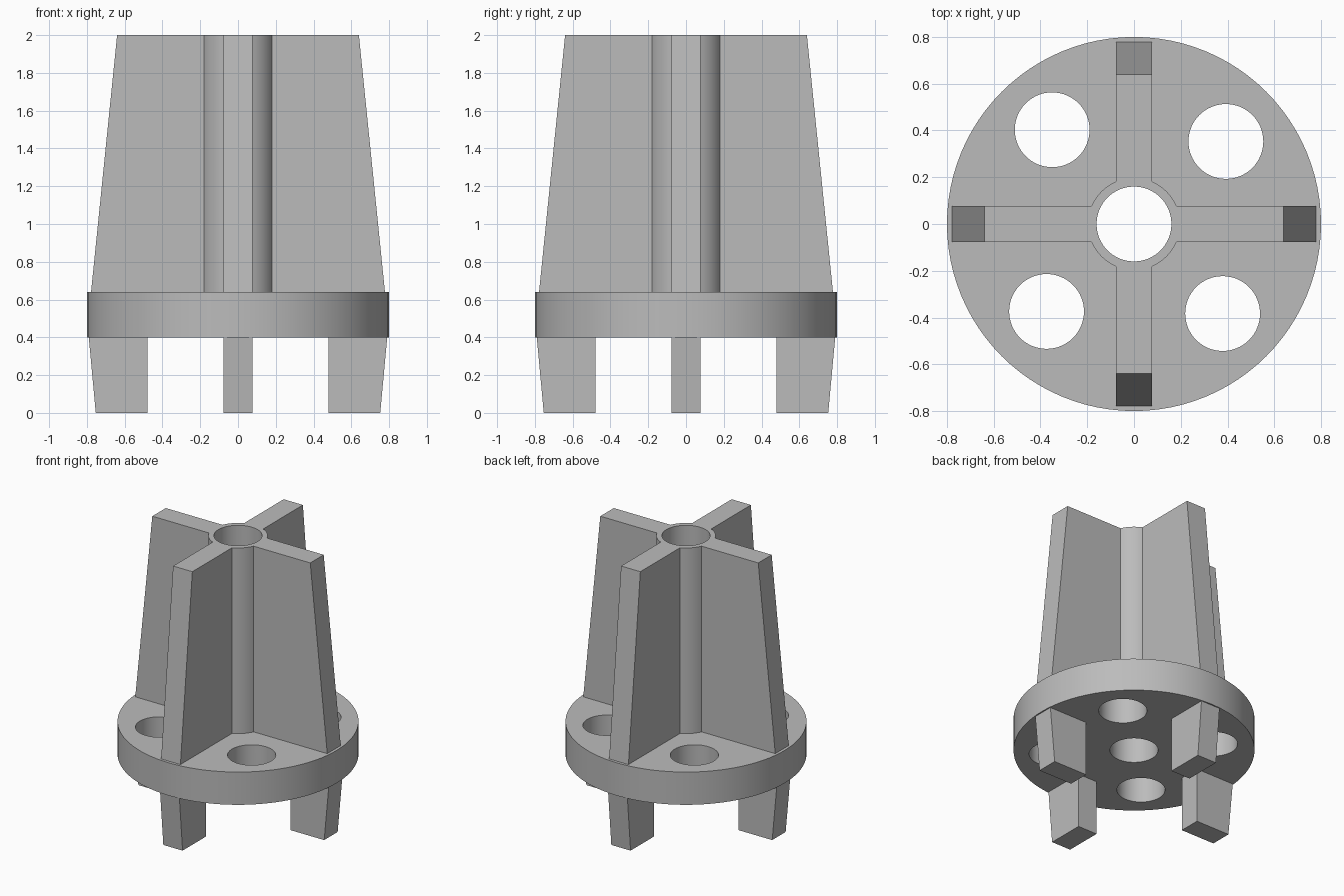
import bpy, bmesh, math
from mathutils import Matrix

cube = bpy.data.objects.get("Cube")
if cube:
    bpy.data.objects.remove(cube, do_unlink=True)

grey = bpy.data.materials.new("plain_grey")
grey.use_nodes = True
grey.diffuse_color = (0.5, 0.5, 0.5, 1)
grey.node_tree.nodes["Principled BSDF"].inputs["Base Color"].default_value = (0.5, 0.5, 0.5, 1)

DISC_LOW, DISC_TOP, TOP = 0.40, 0.64, 2.0
HALF = 0.078   # half thickness of vanes and legs
BORE = 0.16


def finish(name, bm):
    bmesh.ops.recalc_face_normals(bm, faces=bm.faces)
    mesh = bpy.data.meshes.new(name)
    bm.to_mesh(mesh)
    bm.free()
    mesh.materials.append(grey)
    obj = bpy.data.objects.new(name, mesh)
    bpy.context.collection.objects.link(obj)
    return obj


def cylinder(name, radius, low, high, x=0, y=0, sides=96):
    bm = bmesh.new()
    bmesh.ops.create_cone(bm, cap_ends=True, segments=sides, radius1=radius, radius2=radius,
                          depth=high - low, matrix=Matrix.Translation((x, y, (low + high) / 2)))
    return finish(name, bm)


def slab(name, profile, angle):
    """Extrude a radial (r, z) outline to vane thickness and turn it about z."""
    bm = bmesh.new()
    face = bm.faces.new([bm.verts.new((r, -HALF, z)) for r, z in profile])
    ext = bmesh.ops.extrude_face_region(bm, geom=[face])
    moved = [v for v in ext["geom"] if isinstance(v, bmesh.types.BMVert)]
    bmesh.ops.translate(bm, verts=moved, vec=(0, 2 * HALF, 0))
    bmesh.ops.rotate(bm, verts=bm.verts, matrix=Matrix.Rotation(angle, 3, "Z"))
    return finish(name, bm)


def combine(target, tool, operation):
    """Apply a boolean and remove its tool."""
    mod = target.modifiers.new("shape", "BOOLEAN")
    mod.object, mod.operation, mod.solver = tool, operation, "EXACT"
    bpy.context.view_layer.objects.active = target
    bpy.ops.object.modifier_apply(modifier=mod.name)
    bpy.data.objects.remove(tool, do_unlink=True)


def smooth(obj):
    bpy.ops.object.select_all(action="DESELECT")
    obj.select_set(True)
    bpy.context.view_layer.objects.active = obj
    bpy.ops.object.shade_smooth_by_angle(angle=math.radians(25))


# Base disc with a central bore and four drain holes
disc = cylinder("base_disc", 0.8, DISC_LOW, DISC_TOP)
for x, y in [(0, 0), (-0.35, 0.403), (0.393, 0.353), (-0.374, -0.374), (0.379, -0.383)]:
    combine(disc, cylinder("hole_cutter", BORE, DISC_LOW - 0.1, DISC_TOP + 0.1, x, y, 64), "DIFFERENCE")
smooth(disc)

# Hub joined with two crossed tapered vanes, bored through
vanes = cylinder("hub_and_vanes", 0.197, DISC_TOP, TOP, sides=64)
trapezoid = [(-0.778, DISC_TOP), (0.778, DISC_TOP), (0.64, TOP), (-0.64, TOP)]
for angle in (0, math.pi / 2):
    combine(vanes, slab("vane", trapezoid, angle), "UNION")
combine(vanes, cylinder("bore_cutter", BORE, DISC_TOP - 0.1, TOP + 0.1, sides=64), "DIFFERENCE")
smooth(vanes)

# Four tapered legs below the vanes
leg = [(0.48, 0), (0.753, 0), (0.79, DISC_LOW), (0.48, DISC_LOW)]
for i, side in enumerate(("left", "back", "right", "front")):
    slab(side + "_leg", leg, i * math.pi / 2)
